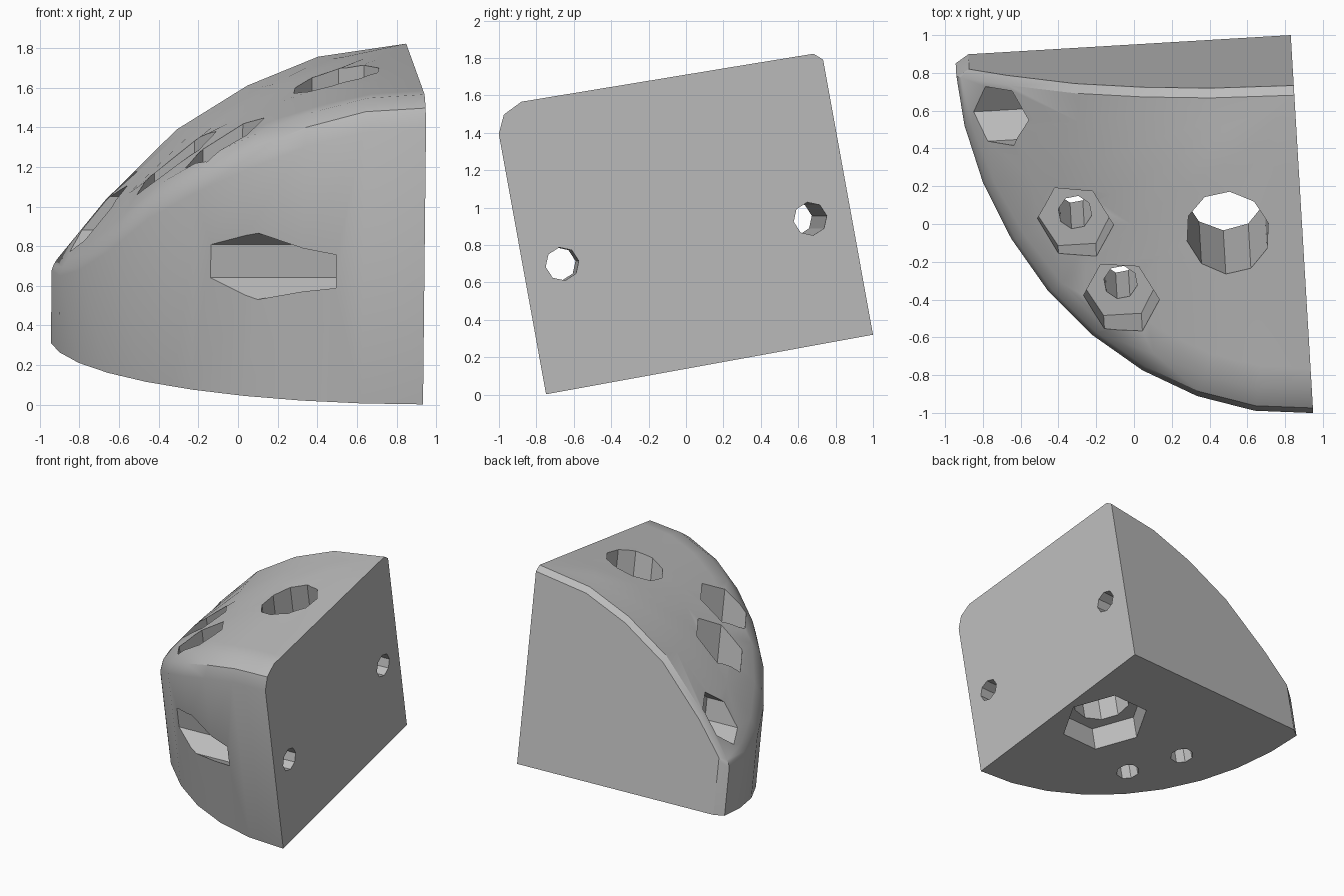
import bpy, bmesh
from math import sin, cos, radians, pi

cube = bpy.data.objects.get("Cube")
if cube:
    bpy.data.objects.remove(cube, do_unlink=True)

RADIUS = 1.78    # quarter-round wall
CHAMFER = 0.045  # back top edge
CROWN = [(0, 1.535), (0.32, 1.51), (0.69, 1.385), (1.07, 1.16),
         (1.33, 0.96), (1.61, 0.61), (1.8, 0.37)]


def crown_height(v):
    """Height of the curved top at distance v from the flat side."""
    for (a, ha), (b, hb) in zip(CROWN, CROWN[1:]):
        if v <= b:
            return ha + (hb - ha) * (v - a) / (b - a)
    return CROWN[-1][1]


def column(angle, last=False, near_last=False):
    """Section points from the bottom centre, up the wall, to the top centre."""
    t = radians(angle)
    edge = 0.02 + 0.13 * cos(t)
    rows = [(RADIUS, None), (RADIUS, edge), (RADIUS - 0.3 * edge, 0.35 * edge),
            (RADIUS - edge, 0)]
    rows += [(RADIUS * f, 0) for f in (0.85, 0.65, 0.45, 0.25, 0)]
    pts = [(0, 0, 0)]
    for r, drop in rows:
        x, y = -r * sin(t), -r * cos(t)
        if near_last or r == 0:
            x, y = -r, -CHAMFER
        if last:
            x, y = -min(r, RADIUS - 0.07), 0
        z = 0
        if drop is not None:
            z = crown_height(-x) - drop + 0.03 * cos(t) * r / RADIUS
            z -= 0.04 if last else 0
        pts.append((x, y, z))
    return pts


# Block: quarter-round wall, crowned top, flat side, back and base
bm = bmesh.new()
cols = [column(a) for a in range(0, 81, 10)]
cols += [column(88, near_last=True), column(90, last=True)]
grid = [[bm.verts.new(p) for p in c] for c in cols]
for a, b in zip(grid, grid[1:]):
    for i in range(len(a) - 1):
        bm.faces.new((a[i], b[i], b[i + 1], a[i + 1]))
bm.faces.new(grid[-1])
bm.faces.new(grid[0] + [bm.verts.new(cols[-1][-1])])
bmesh.ops.remove_doubles(bm, verts=bm.verts, dist=0.0005)
bmesh.ops.recalc_face_normals(bm, faces=bm.faces)
mesh = bpy.data.meshes.new("corner_block")
bm.to_mesh(mesh)
bm.free()
block = bpy.data.objects.new("corner_block", mesh)
bpy.context.collection.objects.link(block)

grey = bpy.data.materials.new("plain_grey")
grey.use_nodes = True
grey.diffuse_color = (0.5, 0.5, 0.5, 1)
grey.node_tree.nodes["Principled BSDF"].inputs["Base Color"].default_value = (0.5, 0.5, 0.5, 1)
mesh.materials.append(grey)


def drill(sides, radius, axis, p, q, start, end):
    """Cut a hole along x (p, q = y, z) or along z (p, q = x, y)."""
    mid = (start + end) / 2
    loc, rot = ((mid, p, q), (pi / 2, 0, pi / 2)) if axis == "x" else ((p, q, mid), (0, 0, pi / 6))
    bpy.ops.mesh.primitive_cylinder_add(vertices=sides, radius=radius, depth=abs(end - start),
                                        location=loc, rotation=rot)
    cutter = bpy.context.object
    cutter.hide_render = True
    cutter.data.materials.append(grey)
    mod = block.modifiers.new("hole", "BOOLEAN")
    mod.operation = "DIFFERENCE"
    mod.solver = "EXACT"
    mod.object = cutter
    bpy.context.view_layer.objects.active = block
    bpy.ops.object.modifier_apply(modifier=mod.name)
    bpy.data.objects.remove(cutter, do_unlink=True)


# Cross bolts through the flat side, with hexagonal pockets in the curved wall
for y, pocket in ((-1.57, -0.3), (-0.22, -1.35)):
    drill(8, 0.09, "x", y, 0.67, 0.2, -2.2)
    drill(6, 0.17, "x", y, 0.67, pocket, -2.2)

# Upright bolts, with hexagonal pockets in the crowned top
for x, y in ((-1.196, -0.743), (-0.977, -1.133)):
    drill(8, 0.09, "z", x, y, -0.2, 2)
    drill(6, 0.2, "z", x, y, 0.77, 2)

# Main upright bore, with a hexagonal pocket in the base
drill(10, 0.222, "z", -0.395, -0.77, -0.2, 2)
drill(6, 0.34, "z", -0.395, -0.77, -0.2, 0.2)

# Tilt the finished block and shade it
block.rotation_euler = (radians(10.3), 0, radians(3.4))
block.location = (0.83, 1.0, 0.32)
bpy.ops.object.select_all(action="DESELECT")
block.select_set(True)
bpy.context.view_layer.objects.active = block
bpy.ops.object.shade_smooth_by_angle(angle=radians(30))
